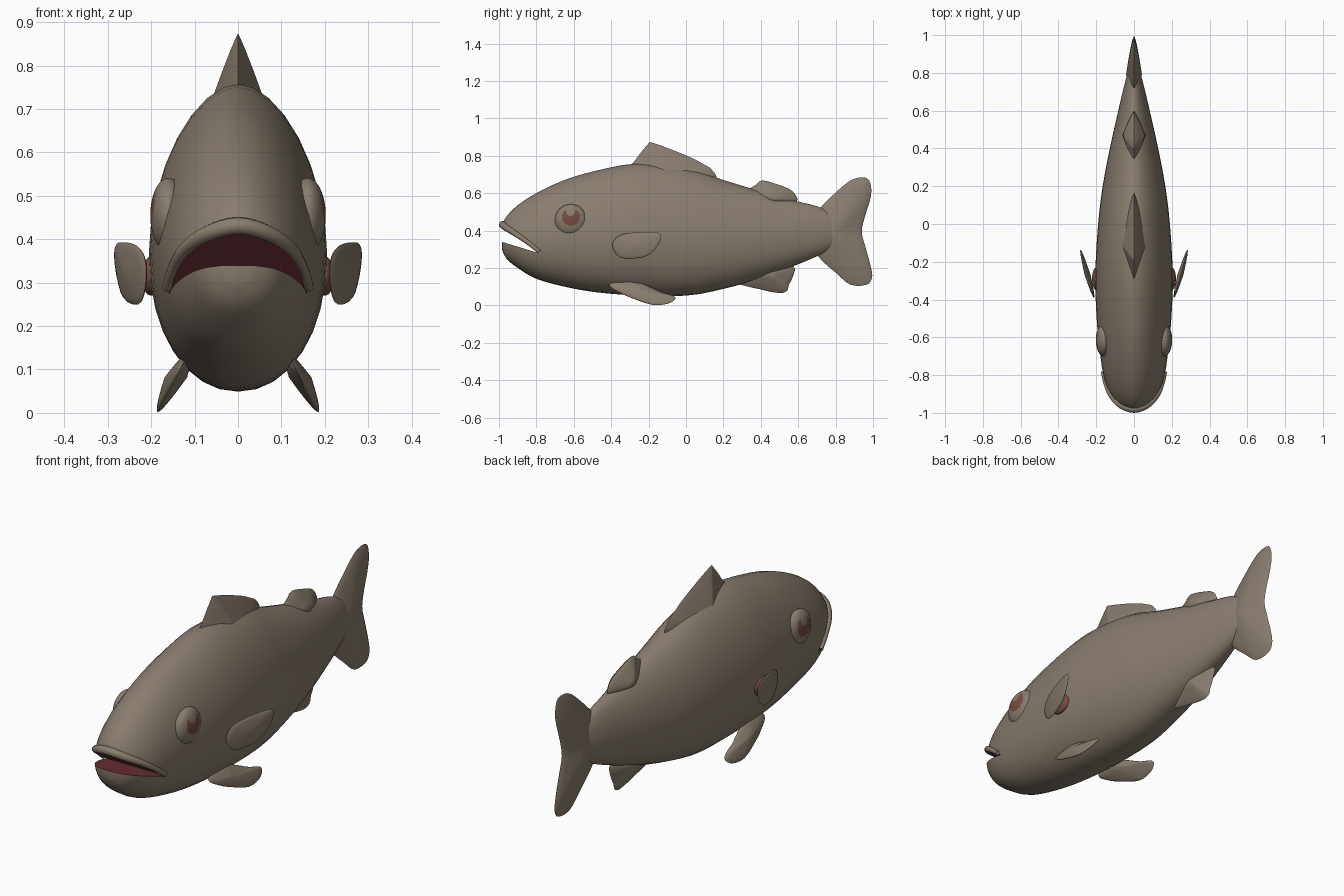
import bpy, bmesh, math
from mathutils import Vector

cube = bpy.data.objects.get("Cube")
if cube:
    bpy.data.objects.remove(cube, do_unlink=True)


def material(name, rgb):
    m = bpy.data.materials.new(name)
    m.use_nodes = True
    m.diffuse_color = (*rgb, 1)
    m.node_tree.nodes["Principled BSDF"].inputs["Base Color"].default_value = (*rgb, 1)
    return m


SKIN = material("brown_grey_skin", (0.25, 0.205, 0.155))
MOUTH = material("mouth_red", (0.2, 0.04, 0.045))
IRIS = material("iris_red_brown", (0.19, 0.07, 0.05))


def activate(ob):
    bpy.ops.object.select_all(action='DESELECT')
    ob.select_set(True)
    bpy.context.view_layer.objects.active = ob


def finish(name, bm, *mats, angle=50):
    bmesh.ops.recalc_face_normals(bm, faces=bm.faces)
    me = bpy.data.meshes.new(name)
    bm.to_mesh(me)
    bm.free()
    for m in mats:
        me.materials.append(m)
    ob = bpy.data.objects.new(name, me)
    bpy.context.collection.objects.link(ob)
    activate(ob)
    if angle:
        bpy.ops.object.shade_smooth_by_angle(angle=math.radians(angle))
    return ob


def smooth_path(pts, steps, closed=False):
    """Catmull-Rom interpolation through points of any dimension."""
    n, out = len(pts), []
    for i in range(n if closed else n - 1):
        ids = [i - 1, i, i + 1, i + 2]
        ids = [j % n if closed else min(max(j, 0), n - 1) for j in ids]
        for k in range(steps):
            t = k / steps
            out.append([0.5 * (2 * b + (c - a) * t + (2 * a - 5 * b + 4 * c - d) * t * t
                               + (3 * b - a - 3 * c + d) * t ** 3)
                        for a, b, c, d in zip(*(pts[j] for j in ids))])
    return out if closed else out + [list(pts[-1])]


# Body: lofted sections given as y, bottom, top, half width
stations = [
    (-0.985, 0.3, 0.43, 0.035), (-0.96, 0.25, 0.475, 0.085), (-0.9, 0.2, 0.535, 0.127),
    (-0.8, 0.142, 0.6, 0.162), (-0.65, 0.1, 0.67, 0.184), (-0.48, 0.07, 0.72, 0.199),
    (-0.26, 0.053, 0.758, 0.205), (0, 0.052, 0.735, 0.19), (0.2, 0.088, 0.67, 0.166),
    (0.4, 0.145, 0.61, 0.128), (0.58, 0.212, 0.56, 0.088), (0.7, 0.262, 0.53, 0.06),
    (0.79, 0.305, 0.49, 0.036), (0.83, 0.34, 0.45, 0.016)]


def section(bm, y, zb, zt, w, n=32):
    zc, ring = zb + 0.45 * (zt - zb), []
    for i in range(n):
        a = 2 * math.pi * i / n
        c, s = math.cos(a), math.sin(a)
        e = 2 / (1.8 if s > 0 else 2.15)
        h = zt - zc if s > 0 else zc - zb
        ring.append(bm.verts.new((math.copysign(w * abs(c) ** e, c), y,
                                  zc + math.copysign(h * abs(s) ** e, s))))
    return ring


bm = bmesh.new()
rings = [section(bm, *st) for st in smooth_path(stations, 3)]
for r0, r1 in zip(rings, rings[1:]):
    for i in range(len(r0)):
        j = (i + 1) % len(r0)
        bm.faces.new((r0[i], r0[j], r1[j], r1[i]))
bm.faces.new(rings[0])
bm.faces.new(rings[-1])
body = finish("body", bm, SKIN, MOUTH, angle=0)

# Mouth: a wedge cut across the snout, its walls left red
bm = bmesh.new()
wedge = [(-0.77, 0.274), (-1.1, 0.375), (-1.1, 0.49)]
ends = [[bm.verts.new((x, y, z)) for y, z in wedge] for x in (-0.4, 0.4)]
for e in ends:
    bm.faces.new(e)
for i in range(3):
    j = (i + 1) % 3
    bm.faces.new((ends[0][i], ends[0][j], ends[1][j], ends[1][i]))
cutter = finish("mouth_cutter", bm, MOUTH, angle=0)
cutter.hide_render = True
activate(body)
mod = body.modifiers.new("mouth_cut", 'BOOLEAN')
mod.operation, mod.solver, mod.object = 'DIFFERENCE', 'EXACT', cutter
mod.material_mode = 'TRANSFER'
bpy.ops.object.modifier_apply(modifier=mod.name)
bpy.data.objects.remove(cutter, do_unlink=True)
bpy.ops.object.shade_smooth_by_angle(angle=math.radians(45))

# Upper lip: a tube along the edge of the mouth
half = [(0.164, -0.785, 0.288), (0.15, -0.84, 0.332), (0.122, -0.905, 0.378),
        (0.07, -0.958, 0.413), (0, -0.98, 0.431)]
path = smooth_path(half + [(-x, y, z) for x, y, z in half[-2::-1]], 4)
cu = bpy.data.curves.new("upper_lip", 'CURVE')
cu.dimensions, cu.bevel_depth, cu.bevel_resolution, cu.use_fill_caps = '3D', 0.02, 3, True
sp = cu.splines.new('POLY')
sp.points.add(len(path) - 1)
for p, co in zip(sp.points, path):
    p.co = (*co, 1)
    p.radius = 1.0 - 0.45 * (abs(co[0]) / 0.164) ** 2
cu.materials.append(SKIN)
lip = bpy.data.objects.new("upper_lip", cu)
bpy.context.collection.objects.link(lip)
activate(lip)
bpy.ops.object.convert(target='MESH')
bpy.ops.object.shade_smooth_by_angle(angle=math.radians(50))


def fin(name, outline, centre, thick, power, side=1, offset=lambda y, z: 0):
    """Lens-shaped fin: outline in y, z thickening toward a centre point."""
    bm = bmesh.new()
    edge = smooth_path(outline, 3, closed=True)
    cy, cz = centre

    def vert(y, z, s, sign):
        py, pz = cy + (y - cy) * s, cz + (z - cz) * s
        x = offset(py, pz) + sign * thick * (1 - s) ** power
        return bm.verts.new((side * x, py, pz))

    rim = [vert(y, z, 1, 1) for y, z in edge]
    n = len(rim)
    for sign in (1, -1):
        last = rim
        for s in (0.95, 0.82, 0.6, 0.3):
            ring = [vert(y, z, s, sign) for y, z in edge]
            for i in range(n):
                j = (i + 1) % n
                bm.faces.new((last[i], last[j], ring[j], ring[i]))
            last = ring
        tip = vert(cy, cz, 0, sign)
        for i in range(n):
            bm.faces.new((last[i], last[(i + 1) % n], tip))
    return finish(name, bm, SKIN, angle=70)


# Fins on the centre line
fin("dorsal_fin", [(-0.32, 0.7), (-0.275, 0.772), (-0.205, 0.86), (-0.175, 0.868), (0, 0.802),
                   (0.09, 0.757), (0.138, 0.725), (0.155, 0.67), (0, 0.6), (-0.2, 0.6)],
    (-0.08, 0.65), 0.085, 0.9)
fin("adipose_fin", [(0.33, 0.6), (0.375, 0.645), (0.41, 0.668), (0.5, 0.643), (0.57, 0.61),
                    (0.59, 0.55), (0.45, 0.52)], (0.47, 0.57), 0.06, 0.8)
fin("anal_fin", [(0.27, 0.13), (0.4, 0.085), (0.5, 0.066), (0.54, 0.078), (0.55, 0.11),
                 (0.57, 0.15), (0.575, 0.21), (0.45, 0.23)], (0.45, 0.17), 0.05, 0.8)
fin("tail_fin", [(0.7, 0.5), (0.8, 0.603), (0.88, 0.668), (0.94, 0.684), (0.98, 0.668),
                 (0.99, 0.59), (0.955, 0.47), (0.94, 0.39), (0.96, 0.31), (0.99, 0.2),
                 (0.994, 0.145), (0.965, 0.11), (0.88, 0.11), (0.8, 0.175), (0.7, 0.27),
                 (0.66, 0.39)], (0.79, 0.39), 0.042, 0.7)


def ellipsoid(name, centre, radii, mats, rule=None):
    bm = bmesh.new()
    bmesh.ops.create_uvsphere(bm, u_segments=56, v_segments=36, radius=1)
    for v in bm.verts:
        x, y, z = v.co
        v.co = Vector(centre) + Vector((z * radii[0], x * radii[1], y * radii[2]))
    if rule:
        for f in bm.faces:
            f.material_index = int(rule(f.calc_center_median() - Vector(centre)))
    return finish(name, bm, *mats)


# Paired parts
for label, side in (("left", 1), ("right", -1)):
    # Eye with a notched iris
    def iris(d):
        return (d.x * side > 0 and math.hypot(d.y, d.z - 0.018) < 0.047
                and math.hypot(d.y + 0.002, d.z - 0.048) > 0.024)

    ellipsoid(label + "_eye", (side * 0.16, -0.615, 0.455), (0.042, 0.086, 0.086),
              (SKIN, IRIS), iris)

    # Pectoral fin and its red root
    fin(label + "_pectoral_fin", [(-0.392, 0.31), (-0.375, 0.36), (-0.31, 0.386), (-0.2, 0.393),
                                  (-0.142, 0.385), (-0.14, 0.34), (-0.19, 0.275), (-0.26, 0.252),
                                  (-0.35, 0.255)],
        (-0.27, 0.322), 0.016, 0.5, side, lambda y, z: 0.212 + (y + 0.39) * 0.28)
    ellipsoid(label + "_pectoral_root", (side * 0.2, -0.29, 0.315), (0.022, 0.06, 0.045), (IRIS,))

    # Pelvic fin splaying outward and down
    fin(label + "_pelvic_fin", [(-0.41, 0.11), (-0.32, 0.145), (-0.22, 0.11), (-0.13, 0.07),
                                (-0.065, 0.05), (-0.06, 0.03), (-0.1, 0.008), (-0.18, 0.003),
                                (-0.28, 0.035), (-0.36, 0.07)],
        (-0.26, 0.082), 0.026, 0.6, side, lambda y, z: 0.118 + (0.13 - z) * 0.52)
